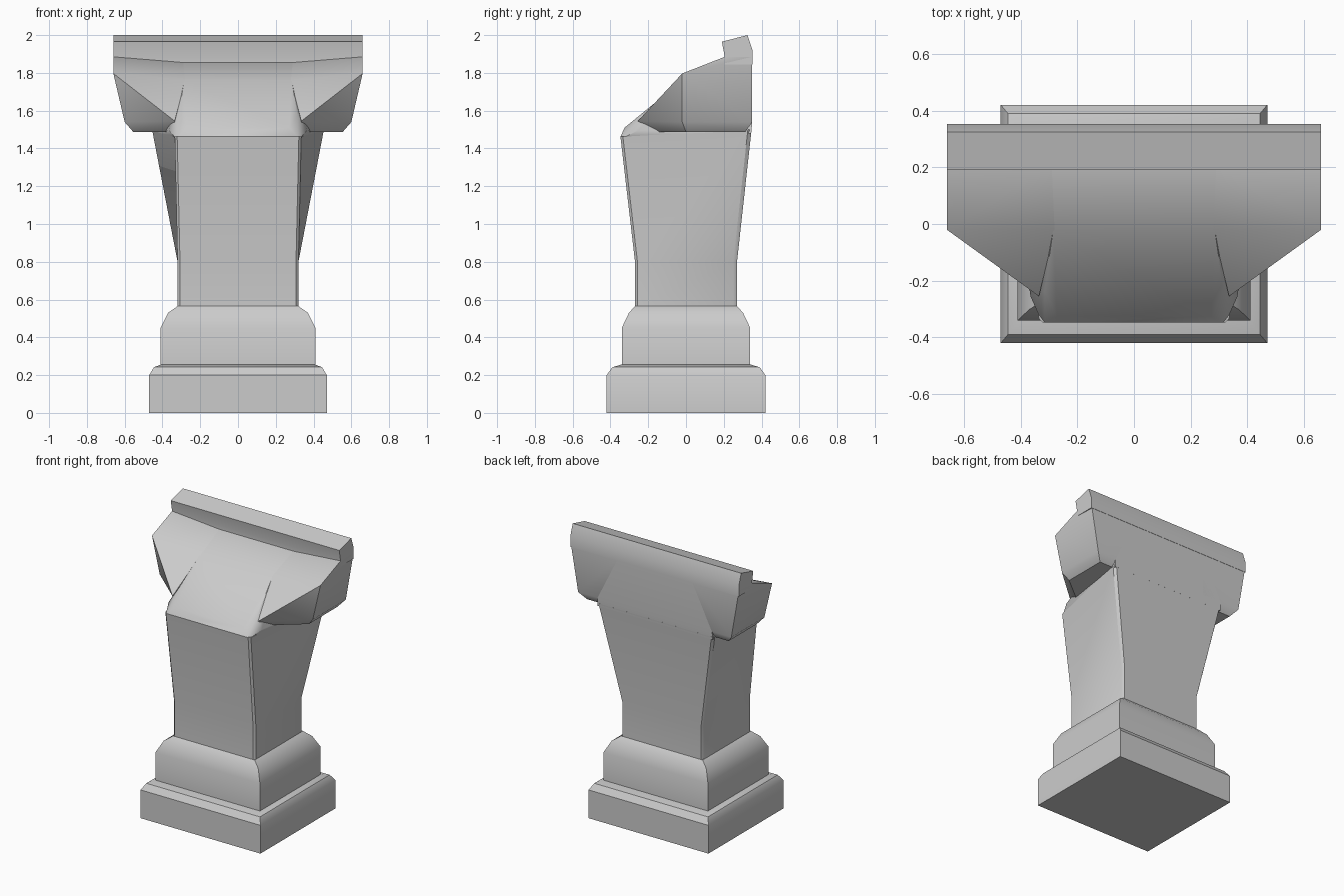
import bpy, bmesh

if "Cube" in bpy.data.objects:
    bpy.data.objects.remove(bpy.data.objects["Cube"])


def finish(bm, name, angle=0.6):
    bmesh.ops.recalc_face_normals(bm, faces=bm.faces)
    mesh = bpy.data.meshes.new(name)
    bm.to_mesh(mesh)
    bm.free()
    ob = bpy.data.objects.new(name, mesh)
    bpy.context.collection.objects.link(ob)
    bpy.ops.object.select_all(action='DESELECT')
    bpy.context.view_layer.objects.active = ob
    ob.select_set(True)
    bpy.ops.object.shade_smooth_by_angle(angle=angle)
    return ob


def loft(name, rings):
    bm = bmesh.new()
    rows = [[bm.verts.new(p) for p in ring] for ring in rings]
    n = len(rows[0])
    for a, b in zip(rows, rows[1:]):
        for i in range(n):
            j = (i + 1) % n
            bm.faces.new((a[i], a[j], b[j], b[i]))
    bm.faces.new(rows[0][::-1])
    bm.faces.new(rows[-1])
    return finish(bm, name)


def hull(name, points):
    bm = bmesh.new()
    for p in points:
        bm.verts.new(p)
    bmesh.ops.convex_hull(bm, input=bm.verts[:])
    loose = [v for v in bm.verts if not v.link_faces]
    bmesh.ops.delete(bm, geom=loose, context='VERTS')
    bmesh.ops.dissolve_limit(bm, angle_limit=0.03, verts=bm.verts[:], edges=bm.edges[:])
    return finish(bm, name)


def mirror(points, s):
    return [(s * x, y, z) for x, y, z in points]


def rect(x, y, z):
    return [(-x, -y, z), (x, -y, z), (x, y, z), (-x, y, z)]


# stepped base: plinth and rounded upper block
loft("plinth", [rect(.47, .42, 0), rect(.47, .42, .20),
                rect(.445, .39, .242), rect(.41, .345, .255)])
loft("base_block", [rect(.41, .34, .24), rect(.41, .34, .45),
                    rect(.37, .302, .53), rect(.32, .27, .565)])


# shaft with bevelled corners, widening toward the back at the top
def shaft_ring(xf, xb, y, zf, zb, c=.013):
    right = [(xf - c, -y, zf), (xf, -y + c, zf), (xb, y - c * 1.5, zb), (xb - c, y, zb)]
    return right + mirror(right, -1)[::-1]


loft("shaft", [shaft_ring(.32, .32, .27, .55, .55), shaft_ring(.32, .32, .27, .80, .80),
               shaft_ring(.335, .455, .347, 1.462, 1.50)])

# sloping centre of the head with cut front corners
core = [(.315, -.347, 1.462), (.33, -.334, 1.455), (.272, -.325, 1.51),
        (.315, -.235, 1.575), (.365, -.255, 1.495), (.285, -.02, 1.76),
        (.29, .205, 1.855), (.29, .35, 1.855), (.45, .35, 1.535), (.45, .345, 1.48)]
hull("head_core", core + mirror(core, -1))

# side blocks with diagonal front faces and bevelled undersides
block = [(.28, -.02, 1.76), (.66, -.02, 1.797), (.66, .205, 1.885), (.29, .205, 1.855),
         (.66, .35, 1.885), (.29, .35, 1.855), (.60, -.02, 1.54), (.60, .35, 1.54),
         (.335, -.255, 1.545), (.30, .35, 1.54),
         (.555, 0, 1.488), (.555, .315, 1.488), (.35, -.165, 1.488), (.30, .315, 1.488)]
for side, s in (("right", 1), ("left", -1)):
    hull("head_block_" + side, mirror(block, s))

# tilted rail along the top back edge
rail = [(.205, 1.845), (.205, 1.885), (.19, 1.965), (.325, 2.0), (.352, 1.92), (.352, 1.845)]
loft("top_rail", [[(x, y, z) for y, z in rail] for x in (-.66, .66)])
